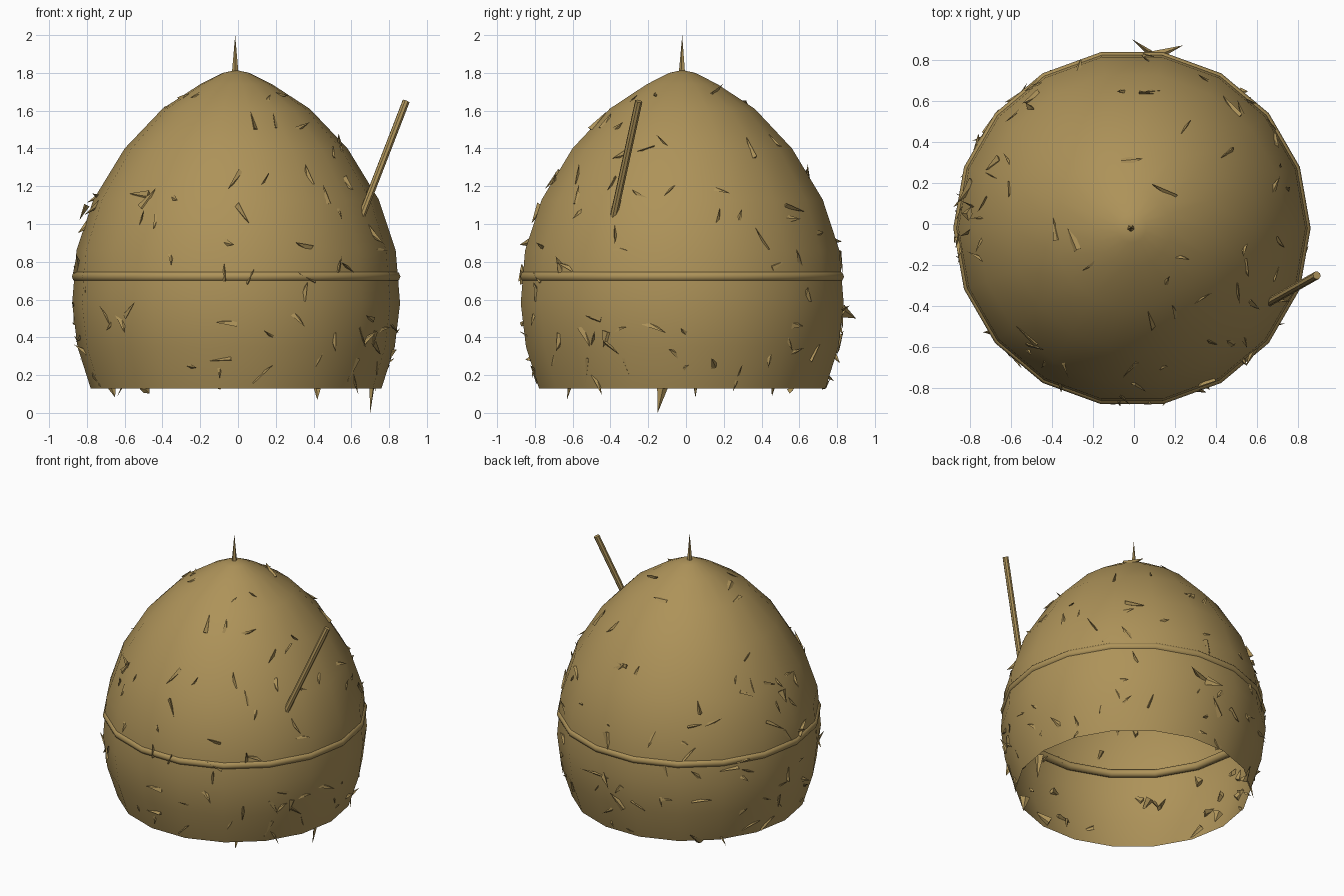
import bpy, bmesh, math, random
from mathutils import Vector

if "Cube" in bpy.data.objects:
    bpy.data.objects.remove(bpy.data.objects["Cube"], do_unlink=True)

random.seed(7)
SIDES = 18
CENTRE = Vector((-0.01, -0.02, 0))
PROFILE = [(0.77, 0.13), (0.84, 0.35), (0.868, 0.58), (0.845, 0.86),
           (0.755, 1.13), (0.59, 1.4), (0.39, 1.61), (0.19, 1.74), (0.07, 1.8)]
APEX = 1.815

straw = bpy.data.materials.new("dry straw")
straw.use_nodes = True
colour = (0.42, 0.29, 0.1, 1)
straw.diffuse_color = colour
straw.node_tree.nodes["Principled BSDF"].inputs["Base Color"].default_value = colour


def finish(bm, name, angle=None):
    """Turn a bmesh into a coloured object, smooth when an angle is given."""
    mesh = bpy.data.meshes.new(name)
    bm.to_mesh(mesh)
    bm.free()
    mesh.materials.append(straw)
    obj = bpy.data.objects.new(name, mesh)
    bpy.context.collection.objects.link(obj)
    if angle:
        bpy.ops.object.select_all(action='DESELECT')
        obj.select_set(True)
        bpy.context.view_layer.objects.active = obj
        bpy.ops.object.shade_smooth_by_angle(angle=math.radians(angle))
    return obj


def circle_point(radius, z, turn):
    return CENTRE + Vector((radius * math.cos(turn), radius * math.sin(turn), z))


def lathe(bm, profile, closed=False):
    """Sweep a profile around the stack axis and return the rows of vertices."""
    rows = [[bm.verts.new(circle_point(r, z, math.tau * i / SIDES))
             for i in range(SIDES)] for r, z in profile]
    pairs = list(zip(rows, rows[1:]))
    if closed:
        pairs.append((rows[-1], rows[0]))
    for low, high in pairs:
        for i in range(SIDES):
            j = (i + 1) % SIDES
            bm.faces.new((low[i], low[j], high[j], high[i]))
    return rows


def tapered_rod(bm, start, end, r_start, r_end, sides, squash=1.0, spin=0.0):
    """A rod or spike between two points, with an optionally flattened section."""
    start, end = Vector(start), Vector(end)
    made = bmesh.ops.create_cone(bm, cap_ends=True, segments=sides, radius1=r_start,
                                 radius2=r_end, depth=(end - start).length)["verts"]
    turn = (end - start).to_track_quat('Z', 'Y')
    for v in made:
        v.co.y *= squash
        x, y = v.co.x, v.co.y
        v.co.x = x * math.cos(spin) - y * math.sin(spin)
        v.co.y = x * math.sin(spin) + y * math.cos(spin)
        v.co = turn @ v.co + (start + end) / 2


# Hollow stack, open underneath
bm = bmesh.new()
rows = lathe(bm, PROFILE)
tip = bm.verts.new(CENTRE + Vector((0, 0, APEX)))
for i in range(SIDES):
    bm.faces.new((rows[-1][i], rows[-1][(i + 1) % SIDES], tip))
finish(bm, "hay_stack", 60)

# Binding rope around the middle
bm = bmesh.new()
section = [(0.842 + 0.028 * math.cos(a), 0.722 + 0.028 * math.sin(a))
           for a in (math.tau * k / 8 for k in range(8))]
lathe(bm, section, closed=True)
finish(bm, "binding_rope", 60)

# Stick stuck into the side
bm = bmesh.new()
tapered_rod(bm, (0.65, -0.385, 1.03), (0.89, -0.25, 1.65), 0.02, 0.02, 8)
finish(bm, "stick", 40)

# Spike on the crown
bm = bmesh.new()
tapered_rod(bm, (-0.015, -0.02, 1.78), (-0.015, -0.02, 2.0), 0.02, 0, 5)
finish(bm, "crown_spike")

# Large loose straws
bm = bmesh.new()
LARGE = [((0.71, -0.12, 0.16), (0.7, -0.15, 0.0)),
         ((0.42, -0.61, 0.17), (0.42, -0.63, 0.07)),
         ((-0.68, 0.05, 0.17), (-0.65, 0.05, 0.08)),
         ((0.05, 0.8, 0.53), (0.24, 0.87, 0.57)),
         ((0.08, 0.83, 0.54), (-0.01, 0.9, 0.5)),
         ((0.52, -0.64, 0.72), (0.55, -0.69, 0.83)),
         ((-0.8, 0.05, 1.1), (-0.84, 0.05, 1.02)),
         ((-0.1, -0.8, 0.91), (-0.02, -0.88, 0.89))]
for start, end in LARGE:
    tapered_rod(bm, start, end, 0.035, 0, 4, 0.45, random.uniform(0, 3))

# Small straws scattered over the surface, mostly lying along it
for k in range(150):
    z = random.uniform(0.15, 1.75)
    for (r0, z0), (r1, z1) in zip(PROFILE, PROFILE[1:]):
        if z0 <= z <= z1:
            radius = r0 + (r1 - r0) * (z - z0) / (z1 - z0)
            slope = Vector((z1 - z0, r0 - r1)).normalized()
    turn = random.uniform(0, math.tau)
    if random.random() > radius / 0.7:
        continue
    spot = circle_point(radius * 0.99, z, turn)
    normal = Vector((math.cos(turn) * slope.x, math.sin(turn) * slope.x, slope.y))
    side = Vector((-math.sin(turn), math.cos(turn), 0))
    lean = random.uniform(0, math.tau)
    along = side * math.cos(lean) + normal.cross(side) * math.sin(lean)
    heading = (along + normal * random.uniform(0.1, 0.7)).normalized()
    length = random.uniform(0.08, 0.15)
    end = spot + heading * length * 0.5
    if end.z > 0.06:
        tapered_rod(bm, spot - heading * length * 0.5, end,
                    random.uniform(0.02, 0.035), 0, 4, 0.45, random.uniform(0, 3))
finish(bm, "loose_straws")
